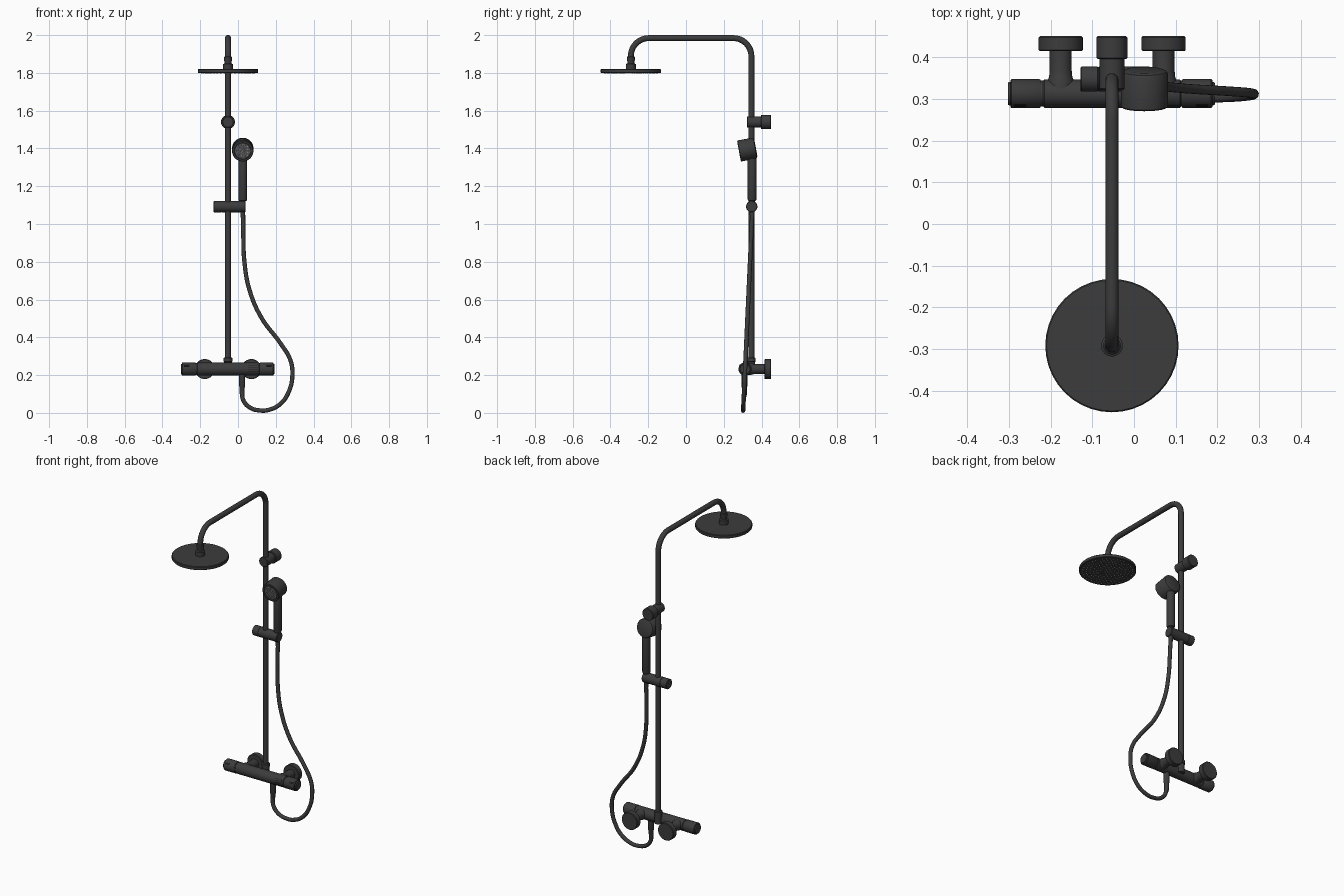
import bpy, bmesh
from math import pi, sin, cos, radians
from mathutils import Vector, Matrix

if "Cube" in bpy.data.objects:
    bpy.data.objects.remove(bpy.data.objects["Cube"])


def material(name, v):
    m = bpy.data.materials.new(name)
    m.diffuse_color = (v, v, v, 1)
    m.use_nodes = True
    m.node_tree.nodes["Principled BSDF"].inputs["Base Color"].default_value = m.diffuse_color
    return m


BLACK = material("matt_black", 0.045)
DARK = material("groove_black", 0.015)
GREY = material("spray_face_grey", 0.12)
PALE = material("nozzle_grey", 0.45)


def finish(ob, mat):
    ob.data.materials.clear()
    ob.data.materials.append(mat)
    bpy.ops.object.select_all(action='DESELECT')
    ob.select_set(True)
    bpy.context.view_layer.objects.active = ob
    bpy.ops.object.shade_smooth_by_angle(angle=radians(35))
    return ob


def from_bmesh(name, bm, mat, matrix=None):
    if matrix:
        bm.transform(matrix)
    bmesh.ops.recalc_face_normals(bm, faces=bm.faces)
    me = bpy.data.meshes.new(name)
    bm.to_mesh(me)
    bm.free()
    ob = bpy.data.objects.new(name, me)
    bpy.context.collection.objects.link(ob)
    return finish(ob, mat)


def place(origin, axis):
    rot = Vector((0, 0, 1)).rotation_difference(Vector(axis)).to_matrix().to_4x4()
    return Matrix.Translation(origin) @ rot


def lathe(name, profile, origin, axis=(0, 0, 1), mat=BLACK, n=40):
    """Closed turned solid from (radius, height) pairs along an axis."""
    bm = bmesh.new()
    rings = [[bm.verts.new((r * cos(2 * pi * i / n), r * sin(2 * pi * i / n), h))
              for i in range(n)] for r, h in profile]
    for a, b in zip(rings, rings[1:]):
        for i in range(n):
            j = (i + 1) % n
            bm.faces.new((a[i], a[j], b[j], b[i]))
    bm.faces.new(rings[0][::-1])
    bm.faces.new(rings[-1])
    return from_bmesh(name, bm, mat, place(origin, axis))


def rod(name, r, h0, h1, origin, axis=(0, 0, 1), mat=BLACK, c=0.003):
    return lathe(name, [(r - c, h0), (r, h0 + c), (r, h1 - c), (r - c, h1)], origin, axis, mat)


def tube(name, pts, radius, smooth=False):
    cu = bpy.data.curves.new(name, 'CURVE')
    cu.dimensions = '3D'
    cu.bevel_depth, cu.bevel_resolution, cu.use_fill_caps = radius, 5, True
    if smooth:
        sp = cu.splines.new('BEZIER')
        sp.bezier_points.add(len(pts) - 1)
        sp.resolution_u = 10
        for bp, p in zip(sp.bezier_points, pts):
            bp.co = p
            bp.handle_left_type = bp.handle_right_type = 'AUTO'
    else:
        sp = cu.splines.new('POLY')
        sp.points.add(len(pts) - 1)
        for q, p in zip(sp.points, pts):
            q.co = (*p, 1)
    ob = bpy.data.objects.new(name, cu)
    bpy.context.collection.objects.link(ob)
    bpy.ops.object.select_all(action='DESELECT')
    ob.select_set(True)
    bpy.context.view_layer.objects.active = ob
    bpy.ops.object.convert(target='MESH')
    return finish(bpy.context.object, BLACK)


def nozzles(name, rings, step, r, h, origin, axis, mat=PALE):
    """Concentric rings of little spray cones."""
    bm = bmesh.new()
    for k in range(rings + 1):
        for i in range(max(1, 6 * k)):
            a = 2 * pi * i / max(1, 6 * k)
            bmesh.ops.create_cone(bm, cap_ends=True, segments=8, radius1=r, radius2=r * .7, depth=h,
                                  matrix=Matrix.Translation((k * step * cos(a), k * step * sin(a), h / 2)))
    return from_bmesh(name, bm, mat, place(origin, axis))


PX, PY = -0.053, 0.346      # riser position
HY = -0.292                 # overhead spray position
HX = 0.025                  # hand shower position

# Riser and overhead arm, one bent pipe
R, TOP = 0.095, 1.984
path = [(PX, PY, 0.25)]
for i in range(13):
    a = pi / 2 * i / 12
    path.append((PX, PY - R + R * cos(a), TOP - R + R * sin(a)))
for i in range(13):
    a = pi / 2 * i / 12
    path.append((PX, HY + R - R * sin(a), TOP - R + R * cos(a)))
path.append((PX, HY, 1.85))
tube("riser_pipe", path, 0.016)

# Overhead spray
lathe("overhead_joint", [(.022, 1.815), (.026, 1.818), (.026, 1.846), (.019, 1.85), (.019, 1.862),
                         (.021, 1.866), (.021, 1.884), (.017, 1.888)], (PX, HY, 0))
rod("overhead_plate", 0.16, 1.799, 1.82, (PX, HY, 0))
nozzles("overhead_nozzles", 7, 0.02, 0.0032, 0.004, (PX, HY, 1.7995), (0, 0, -1))

# Wall bracket
rod("bracket_stem", 0.03, 0.322, 0.405, (PX, 0, 1.54), (0, 1, 0))
rod("bracket_wall_mount", 0.037, 0.396, 0.451, (PX, 0, 1.54), (0, 1, 0))

# Slider
lathe("slider", [(.027, -.129), (.03, -.126), (.03, -.088), (.0285, -.087), (.0285, -.085), (.03, -.084),
                 (.03, .037), (.027, .04)], (0, 0.348, 1.092), (1, 0, 0))

# Hand shower: handle, head and spray face
lathe("hand_shower_handle", [(.012, 1.035), (.013, 1.06), (.016, 1.122), (.021, 1.124), (.0235, 1.13),
                             (.0235, 1.34), (.02, 1.39)], (HX, 0.35, 0))
axis = Vector((0, -0.98, -0.18)).normalized()
back = Vector((HX, 0.366, 1.402))
lathe("hand_shower_head", [(.044, -.004), (.053, 0), (.0565, .006), (.0565, .084), (.054, .087),
                           (.045, .087), (.043, .083)], back, axis)
face = back + axis * 0.083
rod("hand_shower_face", 0.042, -0.004, 0.002, face, axis, GREY, 0.001)
nozzles("hand_shower_nozzles", 4, 0.009, 0.0025, 0.003, face + axis * 0.0018, axis)

# Hose, drifting forward as it hangs down
xz = [(.027, 1.06), (.028, .95), (.034, .80), (.061, .65), (.124, .504), (.227, .365), (.277, .28), (.288, .20),
      (.27, .115), (.225, .048), (.166, .017), (.12, .0125), (.06, .03), (.027, .07), (.022, .12), (.022, .2)]
tube("hose", [(x, 0.302 + 0.046 * z, z) for x, z in xz], 0.0115, True)

# Mixer bar with a knob at each end
VY, VZ = 0.313, 0.232
rod("mixer_bar", 0.034, -0.218, 0.113, (0, VY, VZ), (1, 0, 0))
for name, x, s in (("left_knob", -0.303, 1), ("right_knob", 0.194, -1)):
    lathe(name, [(.026, 0), (.028, .003), (.028, .006), (.032, .006), (.035, .009), (.035, .076),
                 (.033, .079), (.031, .079), (.031, .085)], (x, VY, VZ), (s, 0, 0))
    # grip tab on the upper front of the knob
    bm = bmesh.new()
    bmesh.ops.create_cube(bm, size=1)
    bm.transform(Matrix.Diagonal((0.03, 0.004, 0.012, 1)))
    bmesh.ops.bevel(bm, geom=bm.edges[:], offset=0.0015, segments=2, affect='EDGES')
    turn = Matrix.Rotation(radians(-35), 4, 'X') @ Matrix.Translation((0, -0.0345, 0))
    from_bmesh(name + "_grip", bm, DARK, Matrix.Translation((x + s * .03, VY, VZ)) @ turn)

# Scale marks beside the right knob
bm = bmesh.new()
for deg in (-35, -15, 5, 25):
    m = Matrix.Translation((0.08, VY, VZ)) @ Matrix.Rotation(radians(deg), 4, 'X')
    bmesh.ops.create_cube(bm, size=1, matrix=m @ Matrix.Translation((0, -0.034, 0))
                          @ Matrix.Diagonal((0.055, 0.002, 0.003, 1)))
from_bmesh("mixer_scale_marks", bm, DARK)

# Wall inlets
for name, x in (("left_inlet", -0.176), ("right_inlet", 0.071)):
    lathe(name + "_stem", [(.032, .0), (.032, .03), (.028, .04), (.0265, .055), (.0265, .11)],
          (x, VY, VZ), (0, 1, 0))
    rod(name + "_flange", 0.053, 0.415, 0.451, (x, 0, VZ), (0, 1, 0))

# Riser socket and hose outlet
lathe("riser_socket", [(.02, .215), (.02, .27), (.023, .272), (.023, .29), (.018, .294)], (PX, PY, 0))
lathe("hose_outlet", [(.0115, .085), (.0125, .09), (.0135, .135), (.016, .14), (.016, .22)],
      (0.022, 0.309, 0))
